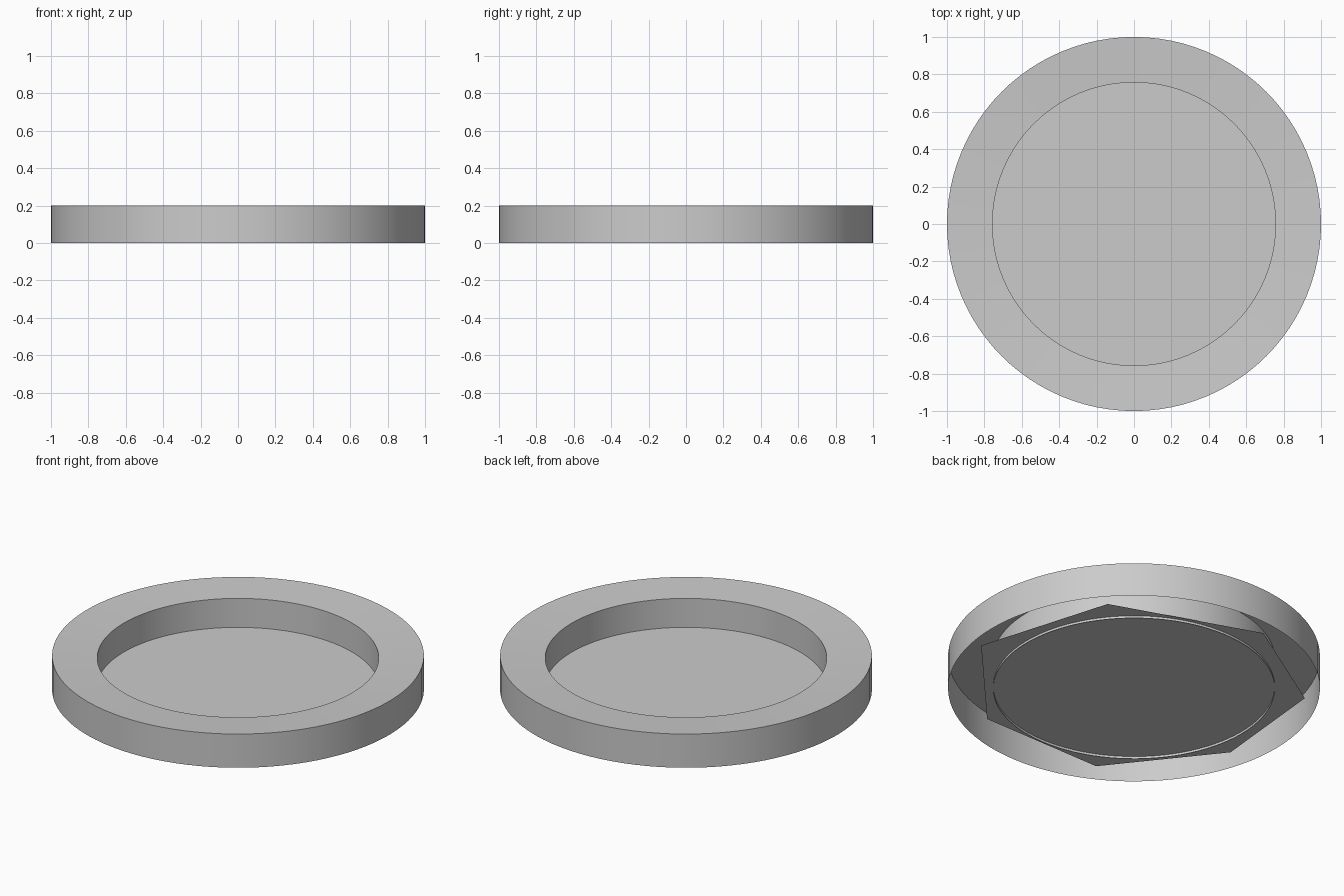
import bpy, bmesh, math

if "Cube" in bpy.data.objects:
    bpy.data.objects.remove(bpy.data.objects["Cube"])

SEGMENTS = 96


def make_object(name, bm):
    bmesh.ops.recalc_face_normals(bm, faces=bm.faces)
    mesh = bpy.data.meshes.new(name)
    bm.to_mesh(mesh)
    bm.free()
    obj = bpy.data.objects.new(name, mesh)
    bpy.context.collection.objects.link(obj)
    return obj


# Rim: outer wall, slightly dished top and inner wall, open underneath
profile = [(1.0, 0.0), (1.0, 0.2), (0.757, 0.186), (0.757, 0.0)]
bm = bmesh.new()
loops = []
for r, z in profile:
    loops.append([bm.verts.new((r * math.cos(math.tau * i / SEGMENTS),
                                r * math.sin(math.tau * i / SEGMENTS), z))
                  for i in range(SEGMENTS)])
for lower, upper in zip(loops, loops[1:]):
    for i in range(SEGMENTS):
        j = (i + 1) % SEGMENTS
        bm.faces.new((lower[i], lower[j], upper[j], upper[i]))
rim = make_object("rim", bm)
bpy.context.view_layer.objects.active = rim
rim.select_set(True)
bpy.ops.object.shade_smooth_by_angle(angle=math.radians(30))

# Floor: thin uneven seven-sided sheet passing through the inner wall
outline = [(-0.064, 0.893), (0.743, 0.508), (0.904, -0.209), (0.455, -0.754),
           (-0.278, -0.840), (-0.818, -0.283), (-0.781, 0.508)]
view = math.radians(45)
c, s = math.cos(view), math.sin(view)
bm = bmesh.new()
face = bm.faces.new([bm.verts.new((-u * s + v * c, u * c + v * s, 0.014))
                     for u, v in outline])
face.normal_update()
if face.normal.z < 0:
    face.normal_flip()
mesh = bpy.data.meshes.new("floor_sheet")
bm.to_mesh(mesh)
bm.free()
floor_sheet = bpy.data.objects.new("floor_sheet", mesh)
bpy.context.collection.objects.link(floor_sheet)
